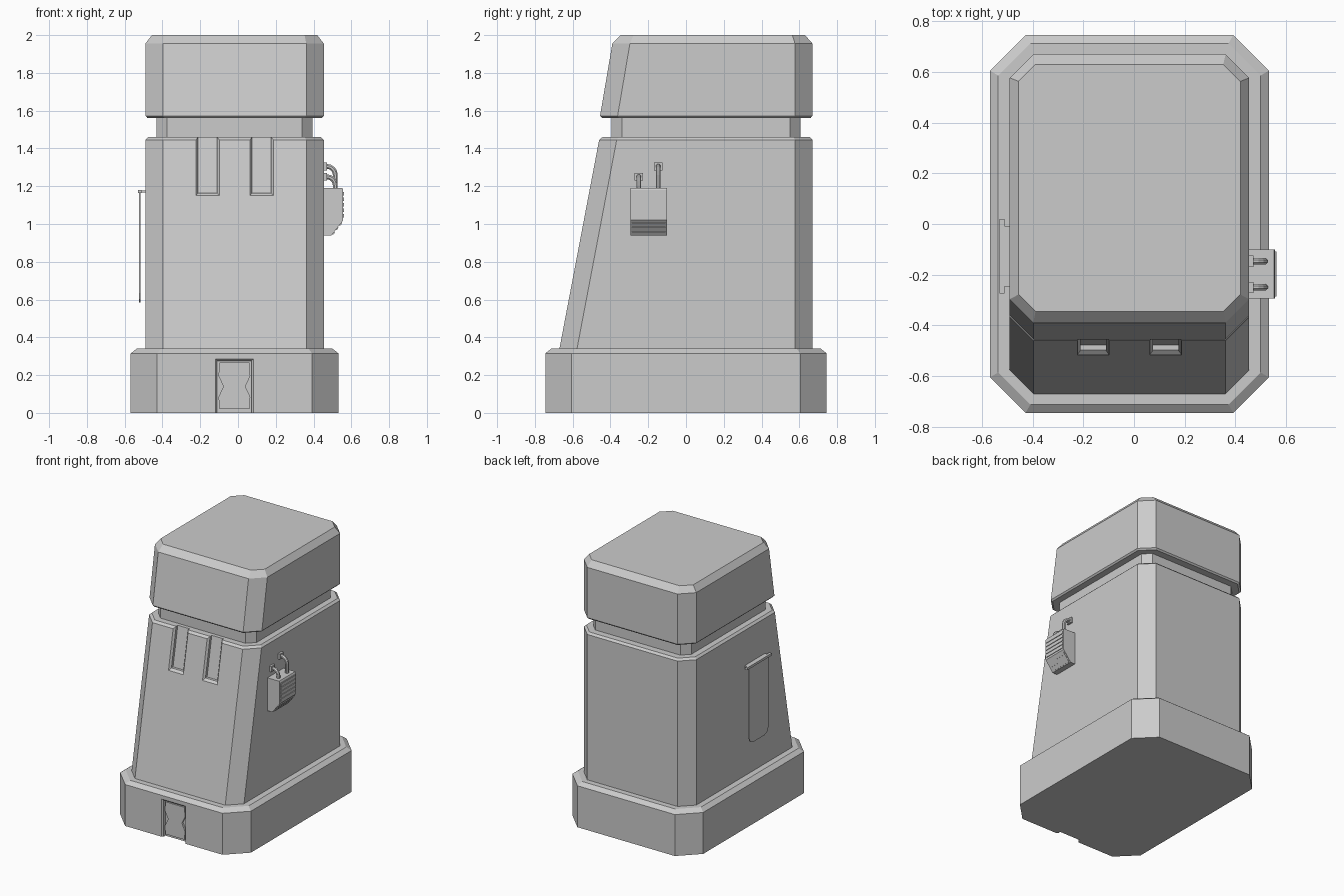
import bpy, bmesh, math
from mathutils import Vector

if "Cube" in bpy.data.objects:
    bpy.data.objects.remove(bpy.data.objects["Cube"])

CX = -0.018  # centre line of the tower


def make(name, bm):
    bmesh.ops.recalc_face_normals(bm, faces=bm.faces[:])
    me = bpy.data.meshes.new(name)
    bm.to_mesh(me)
    bm.free()
    ob = bpy.data.objects.new(name, me)
    bpy.context.collection.objects.link(ob)
    return ob


def loft(name, rings):
    """Closed solid through rings with equal point counts."""
    bm = bmesh.new()
    vs = [[bm.verts.new(p) for p in r] for r in rings]
    n = len(rings[0])
    for a, b in zip(vs, vs[1:]):
        for i in range(n):
            j = (i + 1) % n
            bm.faces.new((a[i], a[j], b[j], b[i]))
    bm.faces.new(vs[0])
    bm.faces.new(vs[-1])
    return make(name, bm)


def ring(z, hw, y0, y1, c):
    """Rectangle with clipped corners at height z."""
    x0, x1 = CX - hw, CX + hw
    return [(x0 + c, y0, z), (x1 - c, y0, z), (x1, y0 + c, z), (x1, y1 - c, z),
            (x1 - c, y1, z), (x0 + c, y1, z), (x0, y1 - c, z), (x0, y0 + c, z)]


def box(name, x0, x1, y0, y1, z0, z1):
    return loft(name, [[(x0, y0, z), (x1, y0, z), (x1, y1, z), (x0, y1, z)] for z in (z0, z1)])


def cut(ob, cutter):
    mod = ob.modifiers.new("cut", 'BOOLEAN')
    mod.operation, mod.solver, mod.object = 'DIFFERENCE', 'EXACT', cutter
    bpy.context.view_layer.objects.active = ob
    bpy.ops.object.modifier_apply(modifier=mod.name)
    bpy.data.objects.remove(cutter)


def open_ends(ob, keep_top=False):
    """Remove the end caps so that the tower is one hollow shell."""
    bm = bmesh.new()
    bm.from_mesh(ob.data)
    zmax = max(v.co.z for v in bm.verts)
    caps = []
    for f in bm.faces:
        c = f.calc_center_median()
        if abs(f.normal.z) > 0.99 and abs(c.x) < 0.2 and abs(c.y) < 0.3:
            if not (keep_top and c.z > zmax - 0.01):
                caps.append(f)
    bmesh.ops.delete(bm, geom=caps, context='FACES')
    bm.to_mesh(ob.data)
    bm.free()


def recess(cx, hw, low, high, front, steps):
    """Cutter with a chamfered mouth; steps are (depth, side, low, high) offsets."""
    return loft("cutter", [[(cx + s * (hw + ds), front(z) + d, z)
                            for s, z in ((-1, low + dl), (1, low + dl), (1, high + dh), (-1, high + dh))]
                           for d, ds, dl, dh in steps])


# Base plinth with a recess at the front
base = loft("base", [ring(0, 0.55, -0.745, 0.745, 0.14), ring(0.315, 0.55, -0.745, 0.745, 0.14),
                     ring(0.34, 0.518, -0.713, 0.713, 0.127), ring(0.34, 0.4725, -0.67, 0.67, 0.093)])
cut(base, recess(-0.019, 0.101, -0.1, 0.286, lambda z: -0.745,
                 [(-0.03, 0.03, 0, 0.03), (0.01, -0.01, 0, -0.01), (0.03, -0.01, 0, -0.01)]))
open_ends(base)

# Waisted plate in the base recess
outline = [(-0.080, 0.02), (0.080, 0.02), (0.084, 0.085), (0.058, 0.14), (0.084, 0.195),
           (0.080, 0.266), (-0.080, 0.266), (-0.084, 0.195), (-0.058, 0.14), (-0.084, 0.085)]
loft("base_plate", [[(x - 0.019, y, z) for x, z in outline] for y in (-0.73, -0.713)])


# Body with a leaning front and two slots
def lean(z):
    return -0.67 + 0.21 * (z - 0.34) / 1.105


body = loft("body", [ring(0.34, 0.4725, -0.67, 0.67, 0.093), ring(1.445, 0.4725, -0.46, 0.67, 0.093),
                     ring(1.46, 0.457, -0.442, 0.655, 0.085), ring(1.46, 0.4125, -0.395, 0.605, 0.055)])
for x in (-0.161, 0.125):
    cut(body, recess(x, 0.0625, 1.15, 1.6, lean,
                     [(-0.03, 0.025, -0.03, 0), (0.015, -0.0125, 0.015, 0), (0.035, -0.0125, 0.015, 0)]))
open_ends(body)

# Neck and head
neck = loft("neck", [ring(1.46, 0.4125, -0.395, 0.605, 0.055), ring(1.562, 0.4125, -0.395, 0.605, 0.055)])
open_ends(neck)
head = loft("head", [ring(1.562, 0.4125, -0.395, 0.605, 0.055), ring(1.562, 0.462, -0.445, 0.66, 0.09),
                     ring(1.573, 0.4725, -0.455, 0.67, 0.093), ring(1.955, 0.4725, -0.39, 0.67, 0.093),
                     ring(2.0, 0.4375, -0.345, 0.63, 0.067)])
open_ends(head, keep_top=True)

# Padlock body on the right side
side = [(0.452, 1.19), (0.552, 1.19), (0.557, 1.18), (0.557, 1.02), (0.495, 0.94), (0.452, 0.94)]
loft("padlock", [[(x, y, z) for x, z in side] for y in (-0.295, -0.10)])

# Padlock ribs on the outer face and on the lower slope
for i in range(5):
    z = 1.035 + i * 0.029
    box("padlock_rib", 0.55, 0.562, -0.287, -0.108, z, z + 0.018)
for t in (0.15, 0.45, 0.75):
    a, b = [Vector((0.557 - 0.062 * u, 0, 1.02 - 0.08 * u)) for u in (t, t + 0.18)]
    out = Vector((0.79, 0, -0.61)) * 0.005
    loft("padlock_lower_rib", [[p + Vector((0, y, 0)) for p in (a - out, a + out, b + out, b - out)]
                               for y in (-0.287, -0.108)])

# Shackles: bent bars from a wall block down into the padlock
for y, z in ((-0.147, 1.305), (-0.25, 1.25)):
    box("shackle_block", 0.452, 0.471, y - 0.022, y + 0.022, z - 0.021, z + 0.021)
    r = 0.045
    path = [(0.46, z)] + [(0.47 + r * math.sin(t * math.pi / 8), z - r + r * math.cos(t * math.pi / 8))
                          for t in range(5)] + [(0.515, 1.18)]
    rings = []
    for i, (px, pz) in enumerate(path):
        t = min(max(i - 1, 0), 4) * math.pi / 8
        nx, nz = math.sin(t), math.cos(t)
        rings.append([(px + 0.014 * math.cos(k) * nx, y + 0.014 * math.sin(k), pz + 0.014 * math.cos(k) * nz)
                      for k in [math.pi * (q + 0.5) / 4 for q in range(8)]])
    loft("shackle", rings)

# Hanging panel on the left side with its rod and mount
yc, hw = -0.1275, 0.118
flap = [(-hw, 1.17), (-hw, 0.635), (-hw + 0.015, 0.6), (-hw + 0.05, 0.585)]
flap = flap + [(-y, z) for y, z in reversed(flap)]
loft("hanging_panel", [[(x, yc + y, z) for y, z in flap] for x in (-0.523, -0.517)])
box("panel_rod", -0.53, -0.511, -0.275, 0.02, 1.163, 1.181)
box("panel_mount", -0.512, -0.488, -0.247, -0.008, 1.168, 1.178)
